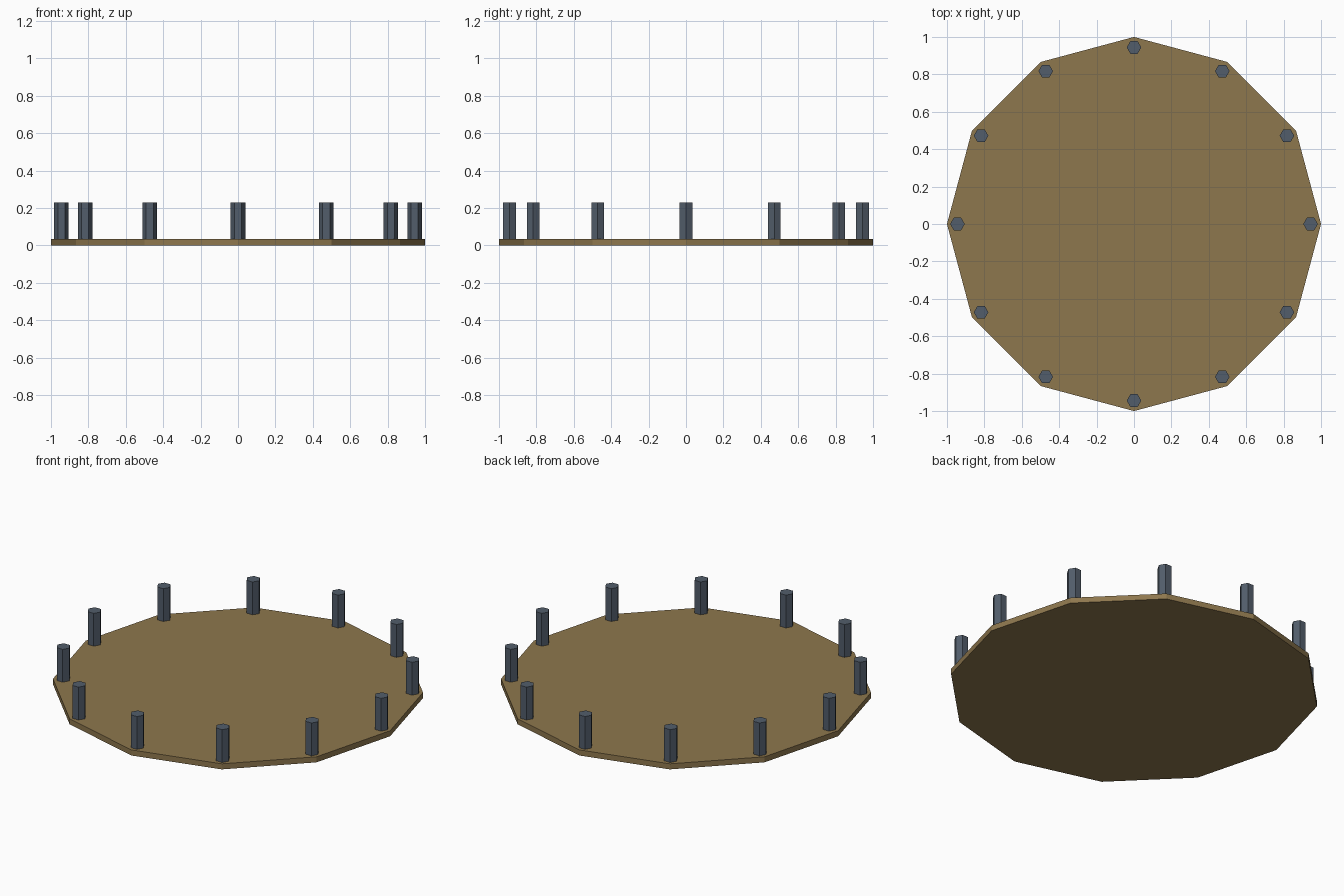
import bpy
from math import cos, sin, pi

if "Cube" in bpy.data.objects:
    bpy.data.objects.remove(bpy.data.objects["Cube"])


def material(name, rgb):
    m = bpy.data.materials.new(name)
    m.diffuse_color = (*rgb, 1.0)
    m.use_nodes = True
    m.node_tree.nodes["Principled BSDF"].inputs["Base Color"].default_value = m.diffuse_color
    return m


def prism(name, sides, radius, z0, z1, mat, x=0.0, y=0.0):
    # flat-shaded prism with a corner pointing along x
    bpy.ops.mesh.primitive_cylinder_add(
        vertices=sides, radius=radius, depth=z1 - z0,
        location=(x, y, (z0 + z1) / 2), rotation=(0, 0, pi / 2))
    ob = bpy.context.object
    ob.name = name
    ob.data.materials.append(mat)
    return ob


wood = material("wood", (0.27, 0.185, 0.075))
slate = material("slate", (0.085, 0.11, 0.145))

COUNT = 12
PLATE_TOP = 0.033
PEG_TOP = 0.228
PEG_RING = 0.944

# twelve-sided platform
prism("platform", COUNT, 1.0, 0.0, PLATE_TOP, wood)

# hexagonal posts at each corner, all facing the same way
for i in range(COUNT):
    a = 2 * pi * i / COUNT
    prism(f"post_{i + 1}", 6, 0.039, PLATE_TOP, PEG_TOP, slate,
          PEG_RING * cos(a), PEG_RING * sin(a))
